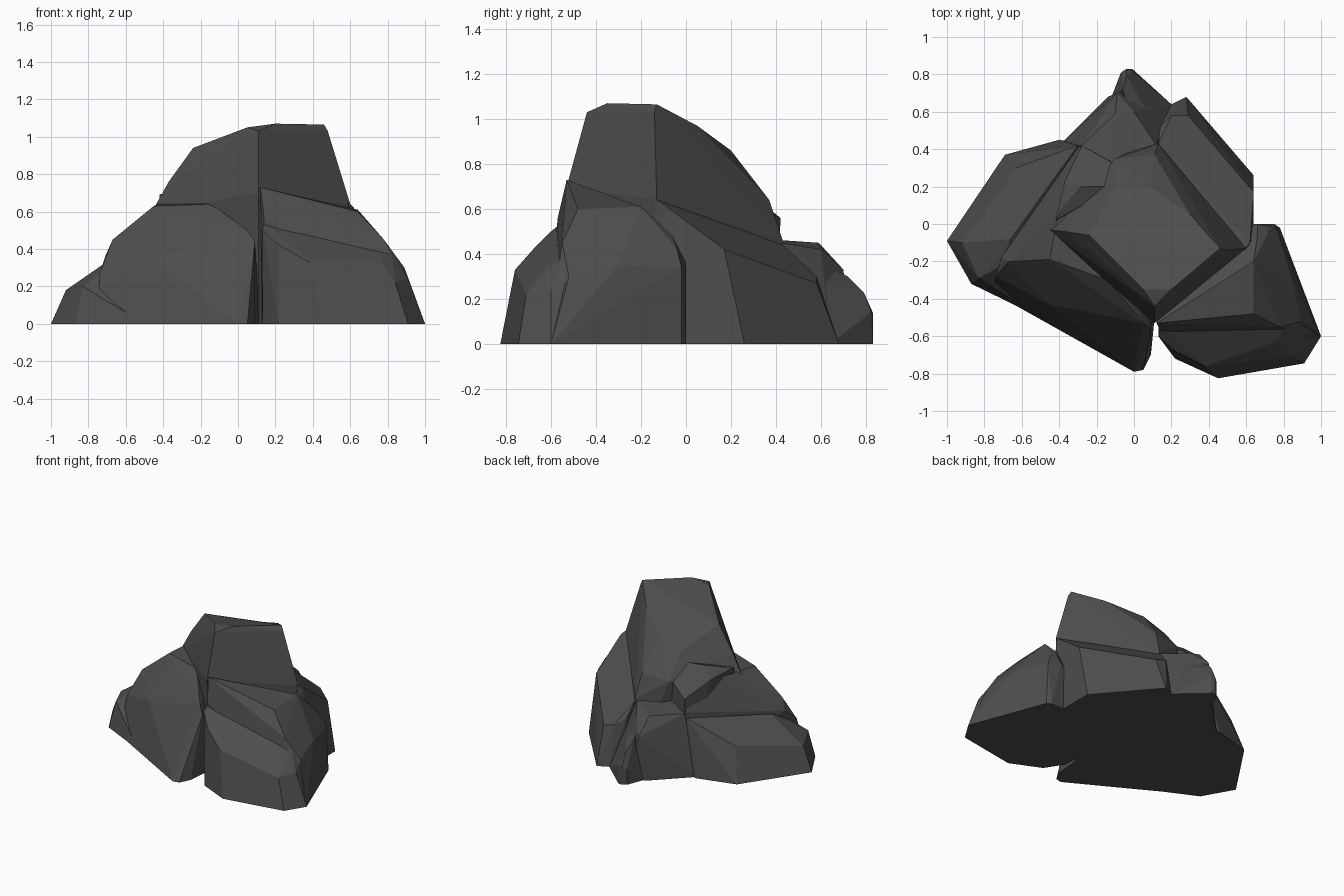
import bpy, bmesh

stone = bpy.data.materials.new("dark_stone")
stone.diffuse_color = (0.075, 0.075, 0.075, 1)


def rock(name, base, upper):
    """Faceted boulder: hull of a ground outline (x, y) and upper corners (x, y, z)."""
    bm = bmesh.new()
    for x, y in base:
        bm.verts.new((x, y, 0))
    for p in upper:
        bm.verts.new(p)
    res = bmesh.ops.convex_hull(bm, input=bm.verts[:])
    junk = {g for g in res["geom_interior"] if isinstance(g, bmesh.types.BMVert)}
    bmesh.ops.delete(bm, geom=list(junk), context="VERTS")
    # merge nearly coplanar triangles into broad facets
    bmesh.ops.dissolve_limit(bm, angle_limit=0.09, verts=bm.verts[:], edges=bm.edges[:])
    bmesh.ops.recalc_face_normals(bm, faces=bm.faces[:])
    me = bpy.data.meshes.new(name)
    bm.to_mesh(me)
    bm.free()
    me.materials.append(stone)
    ob = bpy.data.objects.new(name, me)
    bpy.context.collection.objects.link(ob)
    return ob


# tall central block
rock("central_peak",
     [(0.11, -0.5), (-0.45, -0.03), (0.1, 0.45), (0.6, -0.12)],
     [(0.11, -0.53, 0.7), (0.11, -0.44, 1.03), (0.05, -0.35, 1.05), (0.2, -0.35, 1.07),
      (0.46, -0.13, 1.065), (0.48, -0.14, 1.03), (0.6, -0.13, 0.64),
      (-0.24, -0.06, 0.94), (-0.37, -0.04, 0.76), (-0.46, -0.03, 0.6),
      (0.3, 0.05, 0.97), (0.08, 0.2, 0.86), (-0.1, 0.2, 0.8),
      (0.11, 0.37, 0.64), (0.13, 0.43, 0.46), (-0.1, 0.35, 0.62)])

# long left boulder
rock("left_boulder",
     [(-0.75, -0.37), (0.0, -0.79), (0.05, -0.78), (0.09, -0.7), (0.12, -0.4),
      (-0.2, 0.42), (-0.4, 0.3), (-0.55, 0)],
     [(-0.74, -0.28, 0.27), (-0.45, -0.43, 0.35), (0.04, -0.6, 0.37), (0.09, -0.56, 0.44),
      (0.05, -0.53, 0.5), (-0.14, -0.3, 0.64), (-0.45, -0.19, 0.63), (-0.67, -0.2, 0.45),
      (-0.71, -0.18, 0.36), (-0.4, 0.1, 0.65), (-0.28, 0.38, 0.54), (-0.29, 0.42, 0.46)])

# low skirt at the far left
rock("left_skirt",
     [(-1.0, -0.09), (-0.87, -0.32), (-0.5, -0.5), (-0.2, 0.3), (-0.28, 0.43),
      (-0.4, 0.45), (-0.69, 0.37)],
     [(-0.92, -0.1, 0.18), (-0.83, -0.29, 0.2), (-0.67, -0.2, 0.31), (-0.66, -0.08, 0.36),
      (-0.63, 0.3, 0.25), (-0.3, 0.42, 0.42), (-0.38, 0.41, 0.3)])

# small shard leaning on the back left of the peak
rock("back_left_shard",
     [(-0.4, 0.0), (-0.3, 0.4), (-0.05, 0.3)],
     [(-0.42, 0.02, 0.69), (-0.37, 0.1, 0.71), (-0.28, 0.2, 0.74), (-0.1, 0.2, 0.72),
      (-0.28, 0.42, 0.56), (-0.1, 0.32, 0.62), (-0.37, 0.23, 0.66)])

# back spur, upper and lower
rock("back_spur",
     [(-0.4, 0.42), (-0.14, 0.68), (0.0, 0.72), (0.2, 0.64), (0.2, 0.2), (-0.3, 0.2)],
     [(-0.28, 0.42, 0.45), (-0.1, 0.59, 0.45), (-0.09, 0.7, 0.33), (0.12, 0.42, 0.45),
      (-0.15, 0.3, 0.47), (0.0, 0.6, 0.42)])
rock("back_toe",
     [(-0.12, 0.68), (-0.07, 0.81), (-0.04, 0.83), (-0.01, 0.83), (0.2, 0.64), (0, 0.4)],
     [(-0.07, 0.81, 0.12), (-0.04, 0.83, 0.14), (-0.01, 0.82, 0.14), (-0.04, 0.79, 0.23),
      (-0.06, 0.72, 0.3), (0.0, 0.5, 0.42), (0.12, 0.52, 0.3)])

# sloping slab behind on the right
rock("back_right_slab",
     [(0.14, 0.53), (0.2, 0.64), (0.28, 0.68), (0.64, 0.26), (0.64, -0.1), (0.2, 0)],
     [(0.59, -0.14, 0.65), (0.62, -0.1, 0.62), (0.64, 0.17, 0.42), (0.29, 0.58, 0.27),
      (0.2, 0.58, 0.3), (0.13, 0.43, 0.44), (0.14, 0.52, 0.34), (0.2, 0.1, 0.58)])

# right shoulder
rock("right_shoulder",
     [(0.13, -0.5), (1.0, -0.6), (0.95, -0.62), (0.78, -0.02), (0.75, 0.0), (0.66, 0.0), (0.3, 0)],
     [(0.12, -0.53, 0.73), (0.14, -0.57, 0.56), (0.5, -0.3, 0.645), (0.64, -0.2, 0.61),
      (0.64, -0.48, 0.6), (0.78, -0.55, 0.45), (0.89, -0.52, 0.3), (0.85, -0.3, 0.35),
      (0.76, -0.02, 0.34), (0.66, 0.0, 0.36), (0.66, -0.06, 0.48), (0.72, -0.04, 0.42)])

# low boulder at the front right
rock("front_right_boulder",
     [(0.13, -0.58), (0.22, -0.72), (0.45, -0.825), (0.91, -0.745), (1.0, -0.6), (0.9, -0.35),
      (0.13, -0.4)],
     [(0.13, -0.6, 0.5), (0.22, -0.68, 0.42), (0.38, -0.76, 0.33), (0.84, -0.71, 0.22),
      (0.91, -0.6, 0.24), (0.76, -0.63, 0.34), (0.88, -0.5, 0.3), (0.82, -0.53, 0.39),
      (0.14, -0.54, 0.55)])
